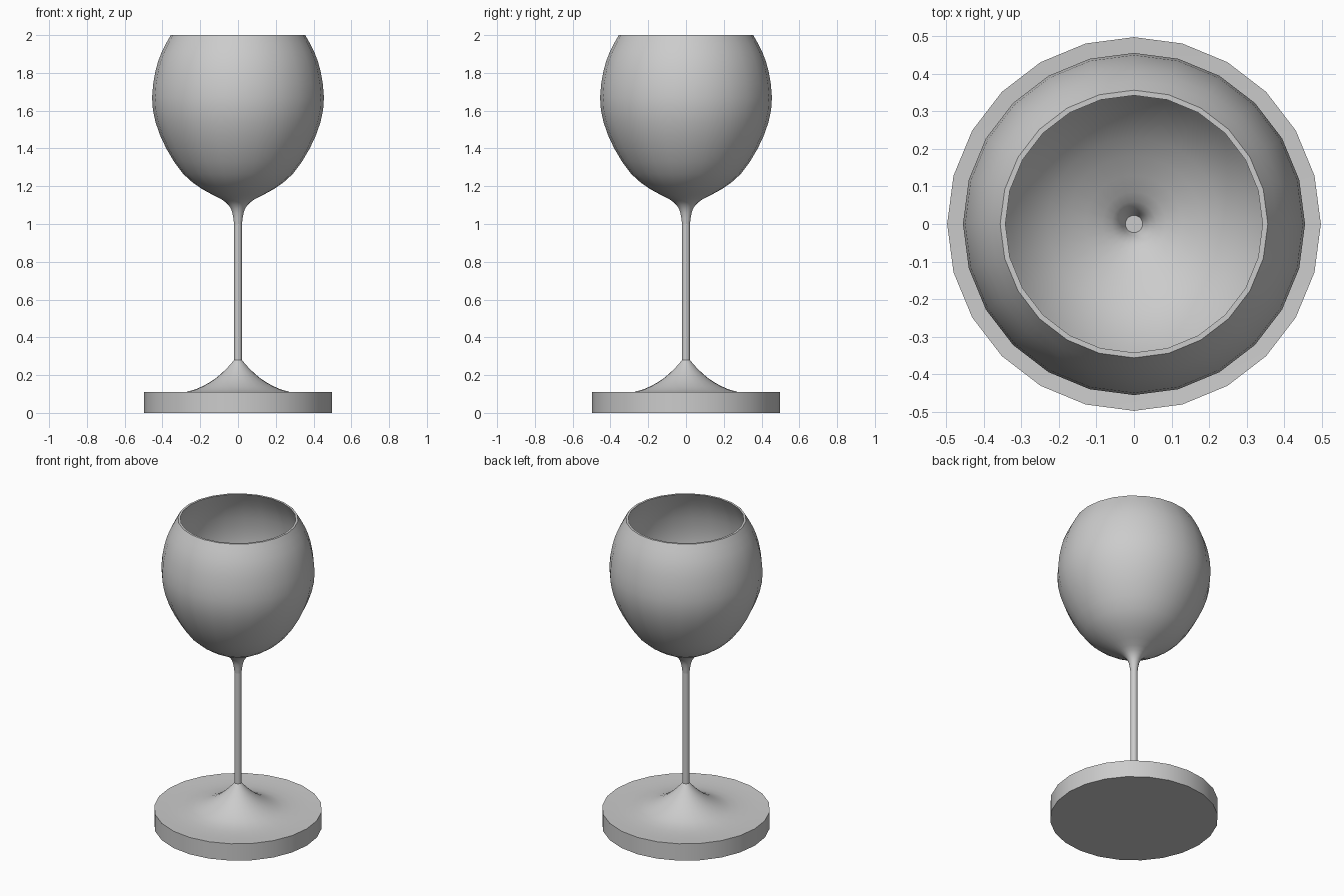
import bpy, bmesh, math
from mathutils import Vector

SIDES = 24

cube = bpy.data.objects.get("Cube")
if cube:
    bpy.data.objects.remove(cube, do_unlink=True)

# Single grey material
grey = bpy.data.materials.new("light_grey")
grey.use_nodes = True
grey.diffuse_color = (0.6, 0.6, 0.6, 1)
grey.node_tree.nodes["Principled BSDF"].inputs["Base Color"].default_value = grey.diffuse_color


def smooth_curve(points, steps=2):
    """Catmull-Rom curve through (radius, height) points."""
    p = [Vector(q) for q in points]
    p = [2 * p[0] - p[1]] + p + [2 * p[-1] - p[-2]]
    out = []
    for a, b, c, d in zip(p, p[1:], p[2:], p[3:]):
        for i in range(steps):
            t = i / steps
            out.append(0.5 * (2 * b + (c - a) * t + (2 * a - 5 * b + 4 * c - d) * t ** 2
                              + (3 * b - a - 3 * c + d) * t ** 3))
    return [tuple(q) for q in out] + [tuple(points[-1])]


def lathe(name, profile):
    """Turn a (radius, height) profile about the z axis."""
    bm = bmesh.new()
    verts = [bm.verts.new((r, 0, z)) for r, z in profile]
    edges = [bm.edges.new(pair) for pair in zip(verts, verts[1:])]
    bmesh.ops.spin(bm, geom=verts + edges, cent=(0, 0, 0), axis=(0, 0, 1),
                   angle=math.tau, steps=SIDES, use_merge=True)
    bmesh.ops.remove_doubles(bm, verts=bm.verts, dist=0.0001)
    bmesh.ops.recalc_face_normals(bm, faces=bm.faces)
    mesh = bpy.data.meshes.new(name)
    bm.to_mesh(mesh)
    bm.free()
    mesh.materials.append(grey)
    obj = bpy.data.objects.new(name, mesh)
    bpy.context.collection.objects.link(obj)
    bpy.ops.object.select_all(action='DESELECT')
    obj.select_set(True)
    bpy.context.view_layer.objects.active = obj
    bpy.ops.object.shade_smooth_by_angle(angle=math.radians(35))
    return obj


# Foot: thick disc with a flared cone on top
flare = smooth_curve([(0.497, 0.11), (0.38, 0.105), (0.27, 0.112), (0.19, 0.14),
                      (0.12, 0.182), (0.06, 0.235), (0.021, 0.28)])
lathe("foot", [(0, 0), (0.497, 0)] + flare + [(0, 0.28)])

# Stem
lathe("stem", [(0, 0.27), (0.021, 0.27), (0.021, 1.0), (0, 1.0)])

# Bowl: outer wall, flat rim, inner wall and small floor
outer = smooth_curve([(0.021, 1.0), (0.03, 1.06), (0.05, 1.1), (0.09, 1.132),
                      (0.19, 1.185), (0.29, 1.265), (0.38, 1.40), (0.437, 1.54),
                      (0.455, 1.67), (0.437, 1.81), (0.404, 1.91), (0.356, 2.0)])
inner = smooth_curve([(0.342, 2.0), (0.39, 1.91), (0.424, 1.81), (0.442, 1.67),
                      (0.424, 1.54), (0.368, 1.41), (0.28, 1.28), (0.18, 1.2),
                      (0.085, 1.148), (0.043, 1.115), (0.023, 1.07)])
lathe("bowl", [(0, 1.0)] + outer + inner + [(0, 1.07)])
